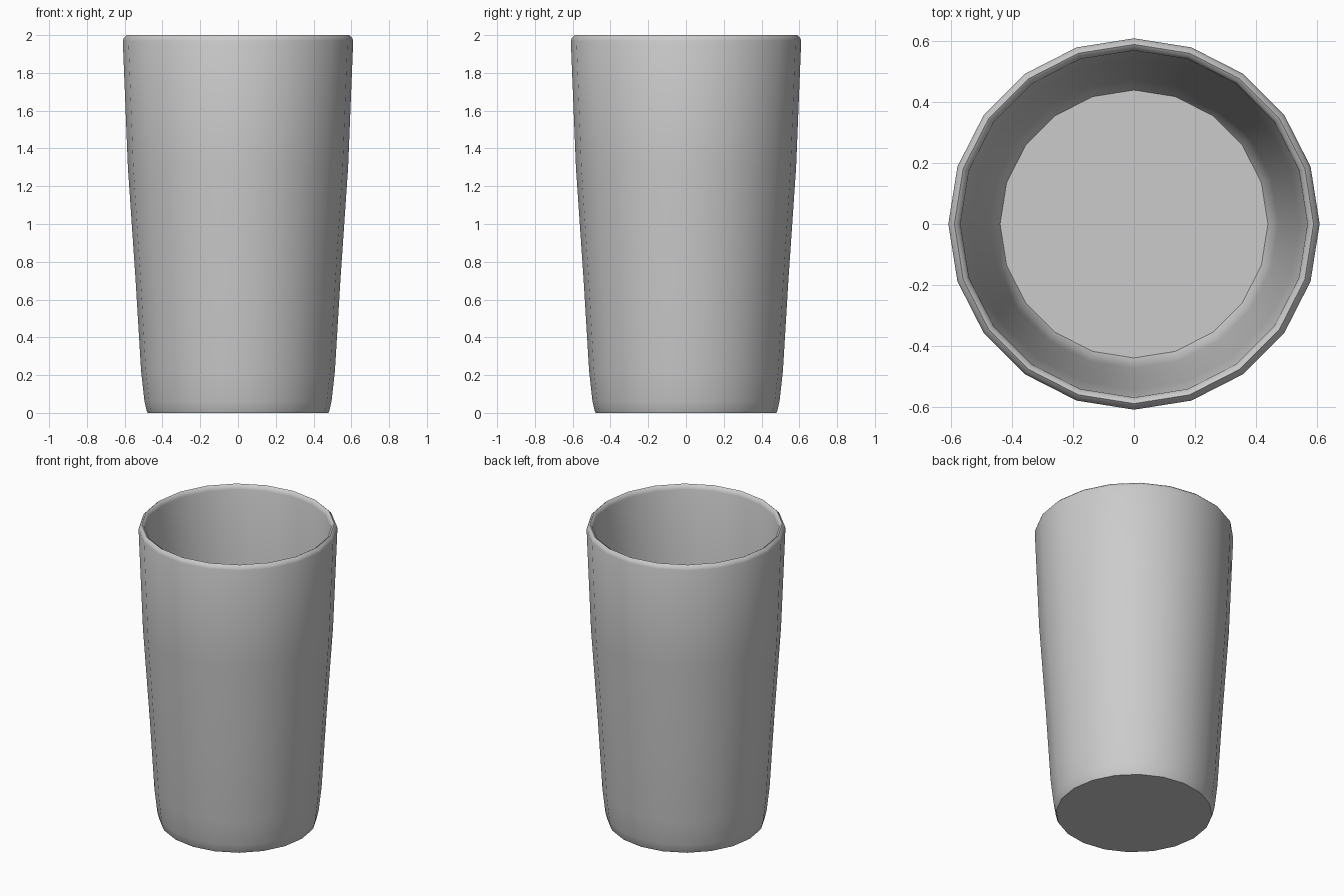
import bpy, bmesh, math

if "Cube" in bpy.data.objects:
    bpy.data.objects.remove(bpy.data.objects["Cube"])

SIDES = 20
# (radius, height): up the outside, over the rim, down the inside
PROFILE = [
    (0.478, 0.0), (0.483, 0.01), (0.495, 0.06), (0.513, 0.22), (0.542, 0.70),
    (0.583, 1.30), (0.61, 1.97), (0.604, 1.987), (0.59, 2.0),
    (0.577, 1.992), (0.57, 1.97),
    (0.543, 1.30), (0.504, 0.70), (0.474, 0.22), (0.458, 0.08), (0.44, 0.05),
]


def ring(bm, r, z):
    return [bm.verts.new((r * math.cos(a), r * math.sin(a), z))
            for a in (2 * math.pi * i / SIDES for i in range(SIDES))]


bm = bmesh.new()
rings = [ring(bm, r, z) for r, z in PROFILE]

# walls and rim
for low, high in zip(rings, rings[1:]):
    for i in range(SIDES):
        j = (i + 1) % SIDES
        bm.faces.new((low[i], low[j], high[j], high[i]))

# underside and inner floor
bm.faces.new(rings[0][::-1])
bm.faces.new(rings[-1])

mesh = bpy.data.meshes.new("cup")
bm.to_mesh(mesh)
bm.free()
cup = bpy.data.objects.new("cup", mesh)
bpy.context.collection.objects.link(cup)

# smooth walls with a crisp base edge
bpy.context.view_layer.objects.active = cup
cup.select_set(True)
bpy.ops.object.shade_smooth_by_angle(angle=math.radians(50))
